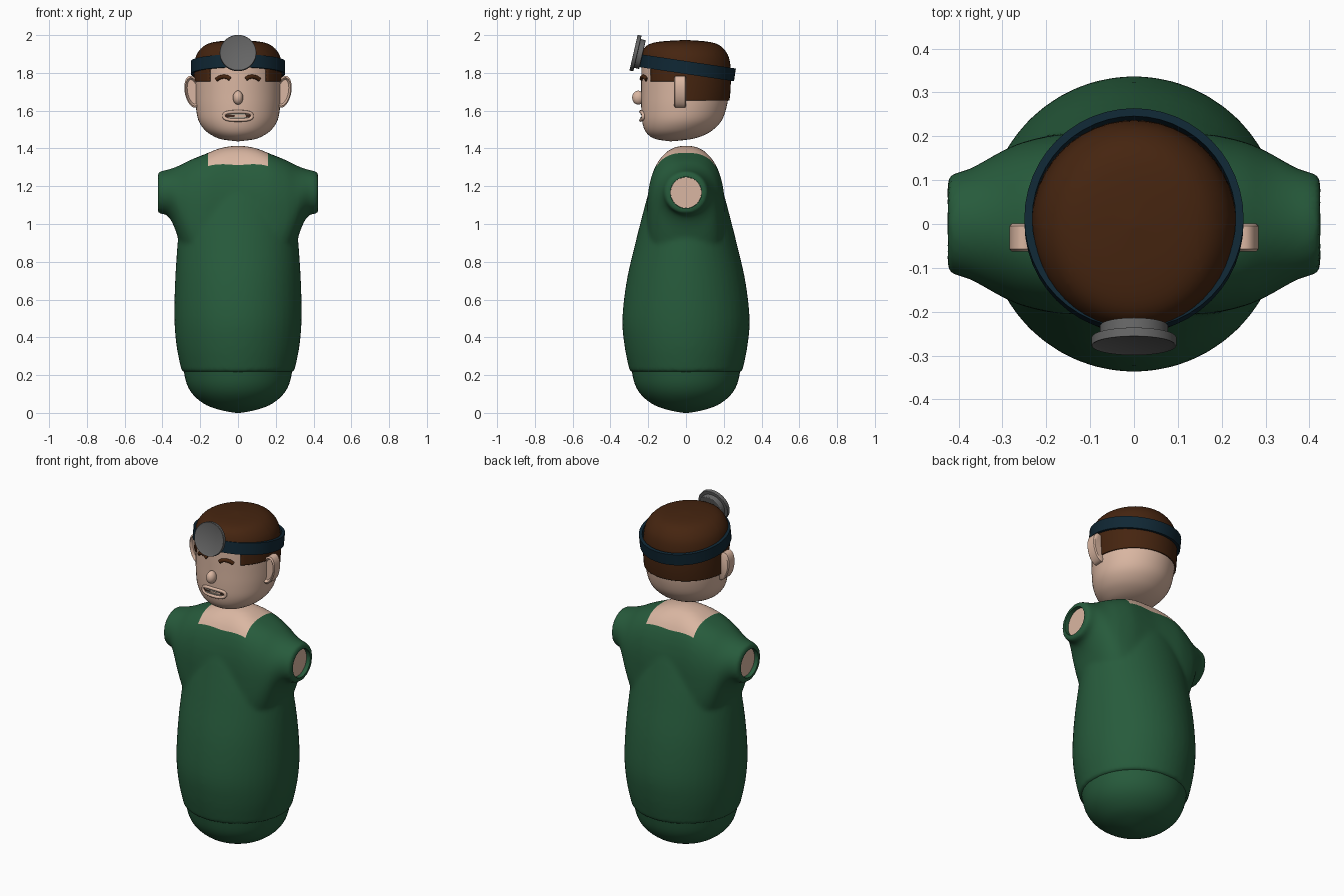
import bpy, bmesh
from math import sin, cos, pi, radians, copysign, sqrt
from mathutils import Vector, Matrix

if "Cube" in bpy.data.objects:
    bpy.data.objects.remove(bpy.data.objects["Cube"])
parts = []


def material(name, *rgb):
    m = bpy.data.materials.new(name)
    m.use_nodes = True
    m.diffuse_color = (*rgb, 1)
    bsdf = next(n for n in m.node_tree.nodes if n.type == 'BSDF_PRINCIPLED')
    bsdf.inputs["Base Color"].default_value = (*rgb, 1)
    bsdf.inputs["Roughness"].default_value = 0.6
    return m


GREEN = material("scrub green", .02, .105, .045)
SKIN = material("skin", .7, .47, .36)
HAIR = material("brown hair", .06, .018, .005)
NAVY = material("navy strap", .005, .02, .034)
METAL = material("grey metal", .13, .13, .13)
TEETH = material("dull teeth", .38, .34, .28)
MOUTH = material("mouth dark", .05, .02, .012)


def add(name, bm, *mats):
    bmesh.ops.recalc_face_normals(bm, faces=bm.faces)
    me = bpy.data.meshes.new(name)
    bm.to_mesh(me)
    bm.free()
    ob = bpy.data.objects.new(name, me)
    bpy.context.collection.objects.link(ob)
    for m in mats:
        me.materials.append(m)
    parts.append(ob)
    return ob


def smooth_sections(secs, steps=4):
    """Catmull-Rom interpolation between cross-section tuples."""
    out = []
    for i in range(len(secs) - 1):
        a, b, c, d = (secs[min(max(i + k, 0), len(secs) - 1)] for k in (-1, 0, 1, 2))
        for s in range(steps):
            t = s / steps
            out.append([q + .5 * t * (r - p + t * (2*p - 5*q + 4*r - e + t * (3*(q - r) + e - p)))
                        for p, q, r, e in zip(a, b, c, d)])
    return out + [list(secs[-1])]


def oval(a, b, n=2, sides=48):
    power = lambda v: copysign(abs(v) ** (2 / n), v)
    return [(a * power(cos(2*pi*i/sides)), b * power(sin(2*pi*i/sides))) for i in range(sides)]


def loft(bm, rings, closed=False):
    rows = [[bm.verts.new(p) for p in ring] for ring in rings]
    pairs = list(zip(rows, rows[1:])) + ([(rows[-1], rows[0])] if closed else [])
    for r, s in pairs:
        for i in range(len(r)):
            j = (i + 1) % len(r)
            bm.faces.new((r[i], r[j], s[j], s[i]))
    if not closed:
        bm.faces.new(rows[0])
        bm.faces.new(rows[-1])


def slice_mesh(bm, planes):
    for co, no in planes:
        bmesh.ops.bisect_plane(bm, geom=bm.verts[:] + bm.edges[:] + bm.faces[:],
                               plane_co=co, plane_no=no, dist=1e-5)


def cylinder(name, radius, depth, matrix, mat, bevel=0, sides=48):
    bm = bmesh.new()
    bmesh.ops.create_cone(bm, cap_ends=True, segments=sides, radius1=radius,
                          radius2=radius, depth=depth, matrix=matrix)
    ob = add(name, bm, mat)
    if bevel:
        mod = ob.modifiers.new("bevel", 'BEVEL')
        mod.width, mod.segments = bevel, 3
    return ob


# Shirt: torso lofted upward plus shoulders lofted sideways, fused together
bm = bmesh.new()
torso = smooth_sections([(.215, .297, .297), (.35, .325, .325), (.5, .337, .337), (.7, .333, .314),
                         (.9, .32, .268), (1.05, .305, .23), (1.15, .265, .203), (1.25, .19, .17)])
loft(bm, [[(x, y, z) for x, y in oval(a, b)] for z, a, b in torso])
half = [(0, 1.415, .6, .207, 2.4), (.09, 1.403, .62, .207, 2.6), (.17, 1.372, .68, .205, 2.8),
        (.25, 1.34, .78, .188, 2.5), (.3, 1.315, .88, .167, 2.2), (.34, 1.298, .99, .145, 2),
        (.375, 1.287, 1.046, .126, 2), (.41, 1.28, 1.052, .116, 2), (.425, 1.27, 1.06, .108, 2)]
span = [(-s[0], *s[1:]) for s in half[:0:-1]] + half
loft(bm, [[(x, y, (top + low) / 2 + z) for y, z in oval(w, (top - low) / 2, n)]
          for x, top, low, w, n in smooth_sections(span)])
shirt = add("shirt", bm, GREEN, SKIN)
mod = shirt.modifiers.new("fuse", 'REMESH')
mod.mode, mod.voxel_size = 'VOXEL', .014
mod = shirt.modifiers.new("soften", 'SMOOTH')
mod.factor, mod.iterations = .5, 5

# Sleeve openings with the arm stumps inside
cutters = []
for side, word in ((1, "left"), (-1, "right")):
    turn = Matrix.Rotation(pi / 2, 4, 'Y')
    place = lambda x: Matrix.Translation((side * x, 0, 1.166)) @ turn
    cutter = cylinder("sleeve_cutter", .083, .1, place(.44), GREEN)
    cutter.hide_render = True
    cutters.append(cutter)
    mod = shirt.modifiers.new("opening", 'BOOLEAN')
    mod.operation, mod.object, mod.solver = 'DIFFERENCE', cutter, 'EXACT'
    cylinder(word + "_arm_stump", .082, .04, place(.38), SKIN)
dg = bpy.context.evaluated_depsgraph_get()
baked = bpy.data.meshes.new_from_object(shirt.evaluated_get(dg))
shirt.modifiers.clear()
shirt.data = baked
for c in cutters:
    parts.remove(c)
    bpy.data.objects.remove(c)

# Square neckline showing skin
NX, NY = .158, .155
bm = bmesh.new()
bm.from_mesh(baked)
slice_mesh(bm, [((s * NX, 0, 0), (1, 0, 0)) for s in (1, -1)] +
           [((0, s * NY, 0), (0, 1, 0)) for s in (1, -1)])
for f in bm.faces:
    c = f.calc_center_median()
    f.material_index = int(abs(c.x) < NX and abs(c.y) < NY and c.z > 1.25)
bm.to_mesh(baked)
bm.free()

# Rounded base below the hem
bm = bmesh.new()
base = smooth_sections([(0, .01), (.012, .08), (.04, .165), (.09, .232), (.15, .27), (.23, .289)])
loft(bm, [[(x, y, z) for x, y in oval(r, r)] for z, r in base])
add("base", bm, GREEN)

# Head and hair share the same skull loft: height, half width, front, back
skull = smooth_sections([(1.438, .006, -.086, -.074), (1.448, .085, -.155, .02), (1.468, .135, -.195, .09),
                         (1.5, .178, -.22, .145), (1.55, .21, -.233, .19), (1.62, .223, -.237, .215),
                         (1.7, .227, -.237, .227), (1.78, .227, -.237, .229), (1.85, .223, -.235, .226),
                         (1.9, .208, -.228, .21), (1.94, .17, -.2, .172), (1.958, .11, -.135, .11),
                         (1.966, .006, -.01, .002)])


def skull_mesh():
    bm = bmesh.new()
    loft(bm, [[(x, (f + b) / 2 + y, z) for x, y in oval(w, (b - f) / 2)] for z, w, f, b in skull])
    return bm


add("head", skull_mesh(), SKIN)
bm = skull_mesh()
slice_mesh(bm, [((0, 0, z), (0, 0, 1)) for z in (1.655, 1.755, 1.83)] +
           [((0, -.01, 0), (0, 1, 0))] + [((s * .145, 0, 0), (1, 0, 0)) for s in (1, -1)])


def is_hair(c):
    return c.z > 1.83 or (abs(c.x) > .145 and c.z > 1.755) or (c.y > -.01 and c.z > 1.655)


bmesh.ops.delete(bm, geom=[f for f in bm.faces if not is_hair(f.calc_center_median())], context='FACES')
hair = add("hair", bm, HAIR)
mod = hair.modifiers.new("thickness", 'SOLIDIFY')
mod.thickness, mod.offset = .008, 1

# Tilted strap around the head
bm = bmesh.new()
loft(bm, [[(x, y, z) for x, y in oval(r, r * 1.015)]
          for r, z in ((.25, -.034), (.25, .034), (.232, .034), (.232, -.034))], closed=True)
bm.transform(Matrix.Translation((0, .008, 1.827)) @ Matrix.Rotation(radians(-8.5), 4, 'X'))
add("head_strap", bm, NAVY)

# Round reflector on the strap
tilt = Matrix.Rotation(radians(77), 4, 'X')
cylinder("reflector_mount", .078, .03, Matrix.Translation((0, -.245, 1.9)) @ tilt, METAL, .004)
disc = cylinder("reflector", .097, .022, Matrix.Translation((0, -.268, 1.905)) @ tilt, METAL, .003)
bm = bmesh.new()
bm.from_mesh(disc.data)
face = min((f for f in bm.faces if len(f.verts) > 4), key=lambda f: f.calc_center_median().y)
bmesh.ops.inset_region(bm, faces=[face], thickness=.01, depth=-.005)
bm.to_mesh(disc.data)
bm.free()

# Ears with a hollowed front
for side, word in ((1, "left"), (-1, "right")):
    bm = bmesh.new()
    loft(bm, [[(x * k, y, z * k) for x, z in oval(.043, .086, sides=32)]
              for y, k in ((-.032, .88), (-.026, 1), (.026, 1), (.032, .88))])
    front = min(bm.faces, key=lambda f: f.calc_center_median().y)
    bmesh.ops.recalc_face_normals(bm, faces=bm.faces)
    bmesh.ops.inset_region(bm, faces=[front], thickness=.01, depth=-.016)
    bm.transform(Matrix.Translation((side * .239, -.031, 1.7)) @ Matrix.Rotation(side * radians(11), 4, 'Y'))
    add(word + "_ear", bm, SKIN)

# Nose
bm = bmesh.new()
bmesh.ops.create_uvsphere(bm, u_segments=24, v_segments=16, radius=1)
bm.transform(Matrix.Translation((0, -.253, 1.669)) @ Matrix.Diagonal((.027, .032, .037, 1)))
add("nose", bm, SKIN)


def face_y(x):
    return -.237 * sqrt(1 - (x / .226) ** 2)


def tube(name, points, radius, mat, closed=False):
    """Round strip following the curve of the face."""
    cu = bpy.data.curves.new(name, 'CURVE')
    cu.dimensions, cu.bevel_depth, cu.use_fill_caps = '3D', radius, True
    sp = cu.splines.new('POLY')
    sp.points.add(len(points) - 1)
    for p, (x, z) in zip(sp.points, points):
        p.co = (x, face_y(x) - .002, z, 1)
    sp.use_cyclic_u = closed
    cu.materials.append(mat)
    bpy.context.collection.objects.link(bpy.data.objects.new(name, cu))


# Eyebrows
for side, word in ((1, "left"), (-1, "right")):
    tube(word + "_eyebrow", [(side * x, z) for x, z in
         ((.042, 1.767), (.055, 1.777), (.075, 1.781), (.097, 1.776), (.114, 1.764))], .011, HAIR)

# Mouth: lips, teeth and dark opening
lips = [(x, 1.572 + z) for x, z in oval(.074, .022, 2.8, 40)]
tube("lips", lips, .009, SKIN, True)
for name, mat, w, h, z0, lift in (("mouth_opening", MOUTH, .07, .02, 1.572, .003),
                                  ("lower_teeth", TEETH, .058, .006, 1.561, .006),
                                  ("upper_teeth", TEETH, .06, .006, 1.584, .006)):
    bm = bmesh.new()
    loft(bm, [[(x, face_y(x) - d, z0 + z) for x, z in oval(w, h, 3)] for d in (lift, lift - .006)])
    add(name, bm, mat)

# Smooth shading with crisp edges
bpy.ops.object.select_all(action='DESELECT')
for ob in parts:
    ob.select_set(True)
bpy.context.view_layer.objects.active = parts[0]
bpy.ops.object.shade_smooth_by_angle(angle=radians(40))
